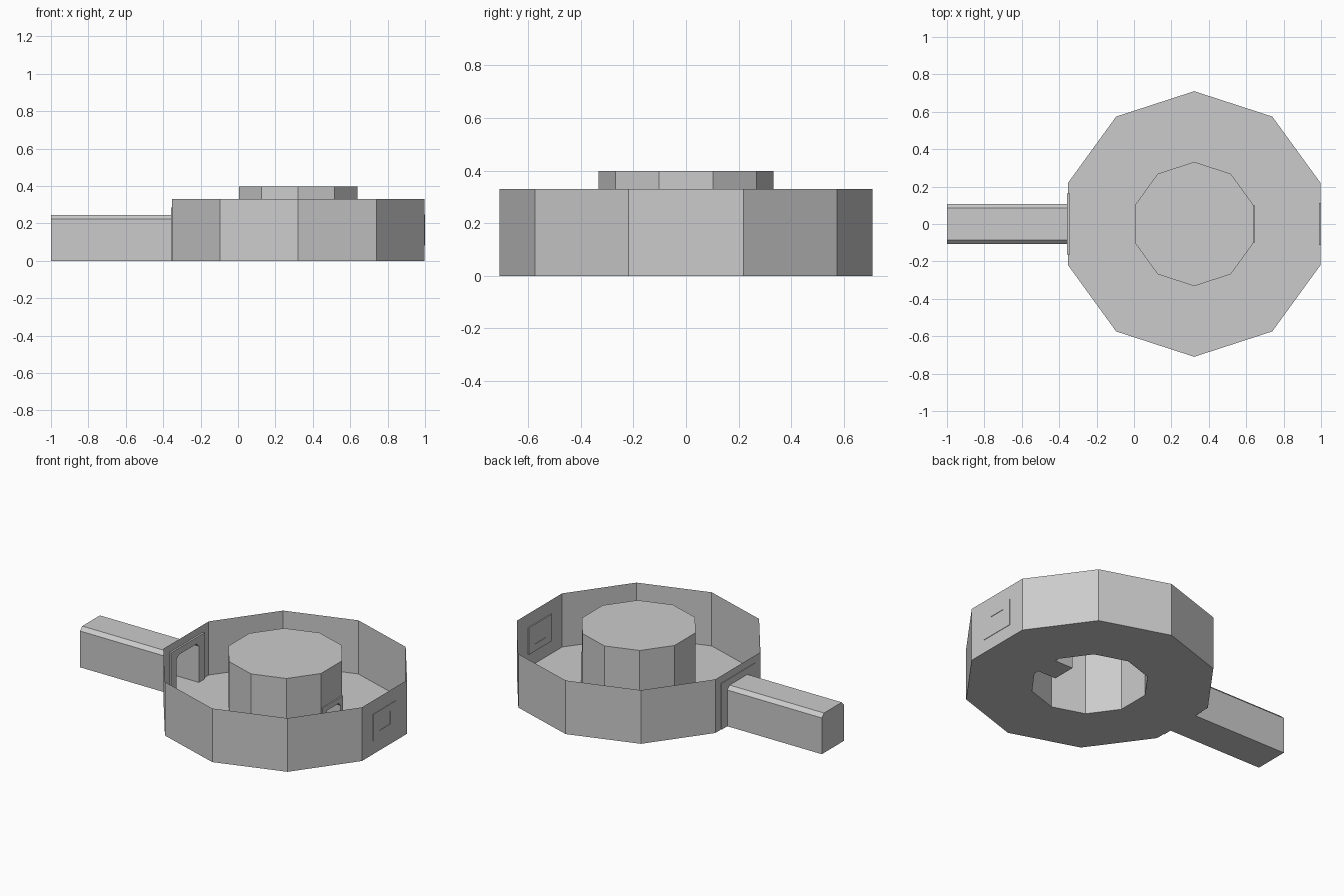
import bpy, bmesh, math

if "Cube" in bpy.data.objects:
    bpy.data.objects.remove(bpy.data.objects["Cube"])

CX = 0.322            # centre of the round building
R_OUT, R_IN = 0.71, 0.332
SIDES = 10


def finish(bm, name, recalc=False):
    if recalc:
        bmesh.ops.recalc_face_normals(bm, faces=bm.faces)
    mesh = bpy.data.meshes.new(name)
    bm.to_mesh(mesh)
    bm.free()
    obj = bpy.data.objects.new(name, mesh)
    bpy.context.collection.objects.link(obj)
    return obj


def decagon(r, z):
    # first corner sits at -18 degrees, so side 0 faces +x and side 5 faces -x
    return [(CX + r * math.cos(math.radians(36 * i - 18)),
             r * math.sin(math.radians(36 * i - 18)), z) for i in range(SIDES)]


def doorway(half, top, chamfer):
    # open-bottomed profile in (y, z), from -y to +y
    return [(-half, 0), (-half, top - chamfer), (-half + chamfer, top),
            (half - chamfer, top), (half, top - chamfer), (half, 0)]


def wall(name, r, height, door_side, door, cap=False):
    # thin ring wall with a doorway notched out of one side
    bm = bmesh.new()
    low, high = decagon(r, 0), decagon(r, height)
    for i in range(SIDES):
        j = (i + 1) % SIDES
        pts = [low[i]]
        if i == door_side:
            prof = door if low[i][1] < low[j][1] else door[::-1]
            pts += [(low[i][0], y, z) for y, z in prof]
        pts += [low[j], high[j], high[i]]
        bm.faces.new([bm.verts.new(p) for p in pts])
    if cap:
        bm.faces.new([bm.verts.new(p) for p in high])
    bmesh.ops.remove_doubles(bm, verts=bm.verts, dist=1e-5)
    return finish(bm, name)


def passage(name, profile, x_open, x_end):
    # hollow passage, open at the doorway and closed at the far end
    bm = bmesh.new()
    a = [bm.verts.new((x_open, y, z)) for y, z in profile]
    b = [bm.verts.new((x_end, y, z)) for y, z in profile]
    n = len(profile)
    for i in range(n):
        j = (i + 1) % n
        bm.faces.new((a[i], a[j], b[j], b[i]))
    bm.faces.new(b)
    return finish(bm, name, True)


def door_frame(name, door, half, top, x0, x1):
    bm = bmesh.new()
    outline = [(-half, 0), (-half, top), (half, top), (half, 0)] + door[::-1]
    face = bm.faces.new([bm.verts.new((x0, y, z)) for y, z in outline])
    ext = bmesh.ops.extrude_face_region(bm, geom=[face], use_keep_orig=True)
    moved = [v for v in ext["geom"] if isinstance(v, bmesh.types.BMVert)]
    bmesh.ops.translate(bm, verts=moved, vec=(x1 - x0, 0, 0))
    return finish(bm, name, True)


# Ring walls with their doorways
tunnel_door = doorway(0.108, 0.245, 0.022)
tower_door = doorway(0.075, 0.155, 0.02)
wall("outer_wall", R_OUT, 0.33, 5, tunnel_door)
wall("central_tower", R_IN, 0.398, 0, tower_door, cap=True)

# Ring floor, open beneath the tower
bm = bmesh.new()
outer = [bm.verts.new(p) for p in decagon(R_OUT, 0)]
inner = [bm.verts.new(p) for p in decagon(R_IN, 0)]
for i in range(SIDES):
    j = (i + 1) % SIDES
    bm.faces.new((outer[i], outer[j], inner[j], inner[i]))
finish(bm, "ring_floor")

# Entrance tunnel and tower recess
x_wall = CX - R_OUT * math.cos(math.radians(18))
x_tower = CX + R_IN * math.cos(math.radians(18))
passage("entrance_tunnel", tunnel_door, x_wall, -1.0)
passage("tower_door_recess", tower_door, x_tower, 0.51)

# Door surrounds
door_frame("tunnel_door_frame", tunnel_door, 0.163, 0.285, x_wall - 0.004, x_wall + 0.011)
door_frame("tower_door_frame", tower_door, 0.1, 0.185, x_tower - 0.003, x_tower + 0.008)

# Window panel with a recessed pane on both faces
bm = bmesh.new()
bmesh.ops.create_cube(bm, size=1)
for v in bm.verts:
    v.co = (0.995 + v.co.x * 0.01, v.co.y * 0.226, 0.164 + v.co.z * 0.165)
bm.normal_update()
for face in [f for f in bm.faces if abs(f.normal.x) > 0.9]:
    side = 1 if face.normal.x > 0 else -1
    for depth in (0, 0.003):
        bmesh.ops.inset_individual(bm, faces=[face], thickness=0.002)
        for v in face.verts:
            v.co = (0.995 + side * (0.005 - depth),
                    math.copysign(0.055, v.co.y),
                    0.164 + math.copysign(0.04, v.co.z - 0.164))
finish(bm, "window_panel", True)
